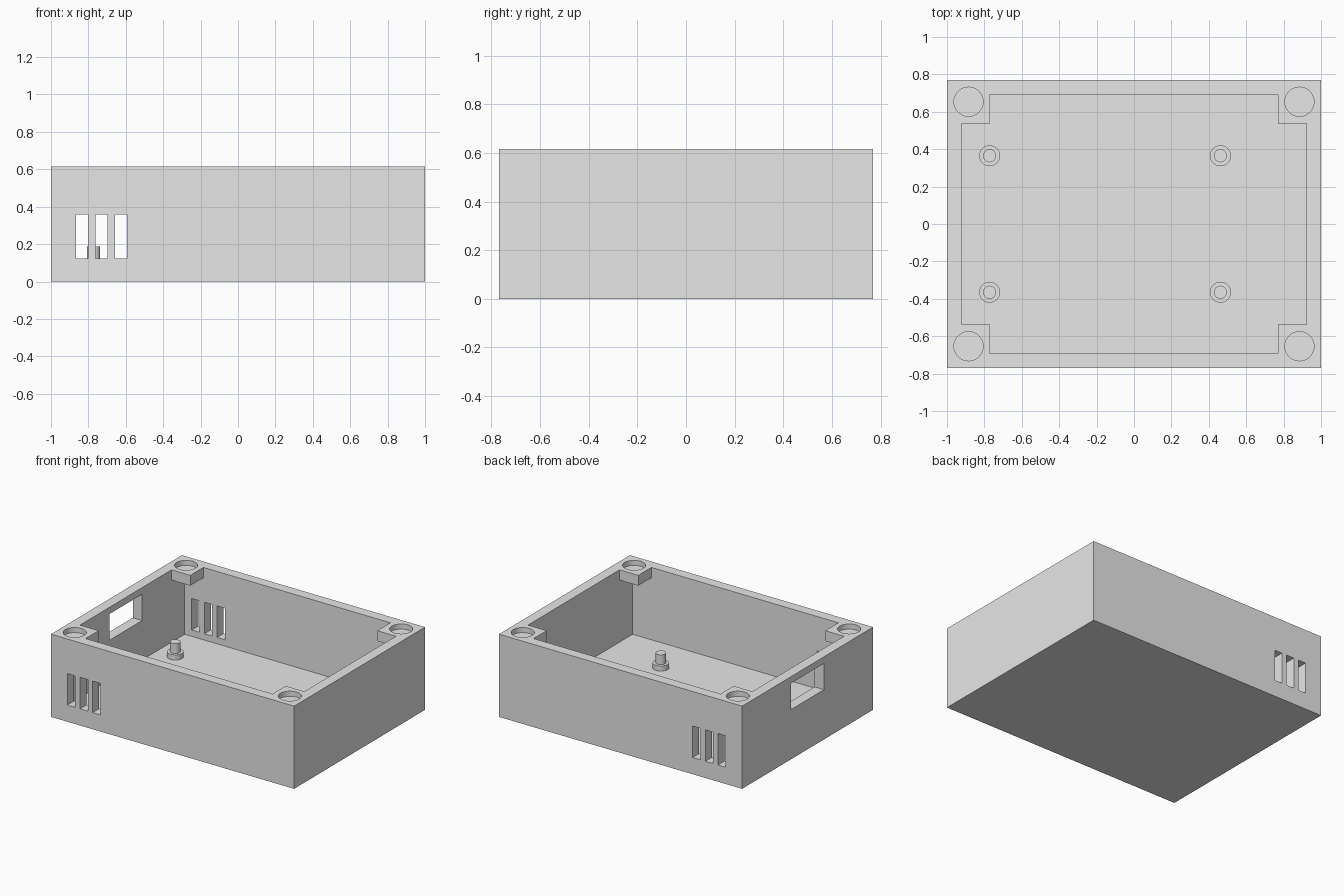
import bpy
from mathutils import Vector

cube = bpy.data.objects.get("Cube")
if cube:
    bpy.data.objects.remove(cube, do_unlink=True)

# Main dimensions
LENGTH, WIDTH, HEIGHT = 2.0, 1.538, 0.615
WALL = 0.077
CORNER = 0.231
HOLE_R, HOLE_DEPTH = 0.078, 0.038

grey = bpy.data.materials.new("light_grey_plastic")
grey.use_nodes = True
grey.diffuse_color = (0.8, 0.8, 0.8, 1)
grey.node_tree.nodes["Principled BSDF"].inputs["Base Color"].default_value = (0.8, 0.8, 0.8, 1)


def box(name, low, high):
    low, high = Vector(low), Vector(high)
    bpy.ops.mesh.primitive_cube_add(size=1, location=(low + high) / 2)
    ob = bpy.context.object
    ob.name = name
    ob.scale = high - low
    bpy.ops.object.transform_apply(location=True, rotation=True, scale=True)
    ob.data.materials.append(grey)
    return ob


def cylinder(name, x, y, z0, z1, radius):
    bpy.ops.mesh.primitive_cylinder_add(vertices=48, radius=radius, depth=z1 - z0,
                                        location=(x, y, (z0 + z1) / 2))
    ob = bpy.context.object
    ob.name = name
    ob.data.materials.append(grey)
    return ob


def combine(target, tool, operation):
    mod = target.modifiers.new(operation.lower(), "BOOLEAN")
    mod.operation = operation
    mod.solver = "EXACT"
    mod.object = tool
    bpy.context.view_layer.objects.active = target
    bpy.ops.object.modifier_apply(modifier=mod.name)
    bpy.data.objects.remove(tool, do_unlink=True)


# Open tray
hx, hy = LENGTH / 2, WIDTH / 2
case = box("case", (-hx, -hy, 0), (hx, hy, HEIGHT))
combine(case, box("cavity", (WALL - hx, WALL - hy, WALL), (hx - WALL, hy - WALL, 1)), "DIFFERENCE")

# Corner lugs with shallow round pockets
for sx in (-1, 1):
    for sy in (-1, 1):
        xs = sorted((sx * (hx - CORNER), sx * (hx - WALL / 2)))
        ys = sorted((sy * (hy - CORNER), sy * (hy - WALL / 2)))
        combine(case, box("lug", (xs[0], ys[0], HEIGHT - WALL), (xs[1], ys[1], HEIGHT)), "UNION")
        pocket = cylinder("pocket", sx * (hx - CORNER / 2), sy * (hy - CORNER / 2),
                          HEIGHT - HOLE_DEPTH, HEIGHT + WALL, HOLE_R)
        combine(case, pocket, "DIFFERENCE")

# Vent slots through the front and back walls
for i in range(3):
    x = -0.865 + i * 0.104
    combine(case, box("slot", (x, -1, 0.124), (x + 0.064, 1, 0.358)), "DIFFERENCE")

# Connector window in the right wall
combine(case, box("window", (-1.2, -0.192, 0.37), (-0.8, 0.192, 0.565)), "DIFFERENCE")

# Stepped mounting pegs on the floor
pegs = []
for x in (-0.772, 0.462):
    for y in (-0.365, 0.365):
        pegs.append(cylinder("peg_base", x, y, WALL - 0.01, 0.115, 0.056))
        pegs.append(cylinder("peg_post", x, y, WALL, 0.188, 0.035))

bpy.ops.object.select_all(action="DESELECT")
for ob in pegs + [case]:
    ob.select_set(True)
bpy.context.view_layer.objects.active = case
bpy.ops.object.shade_smooth_by_angle()
